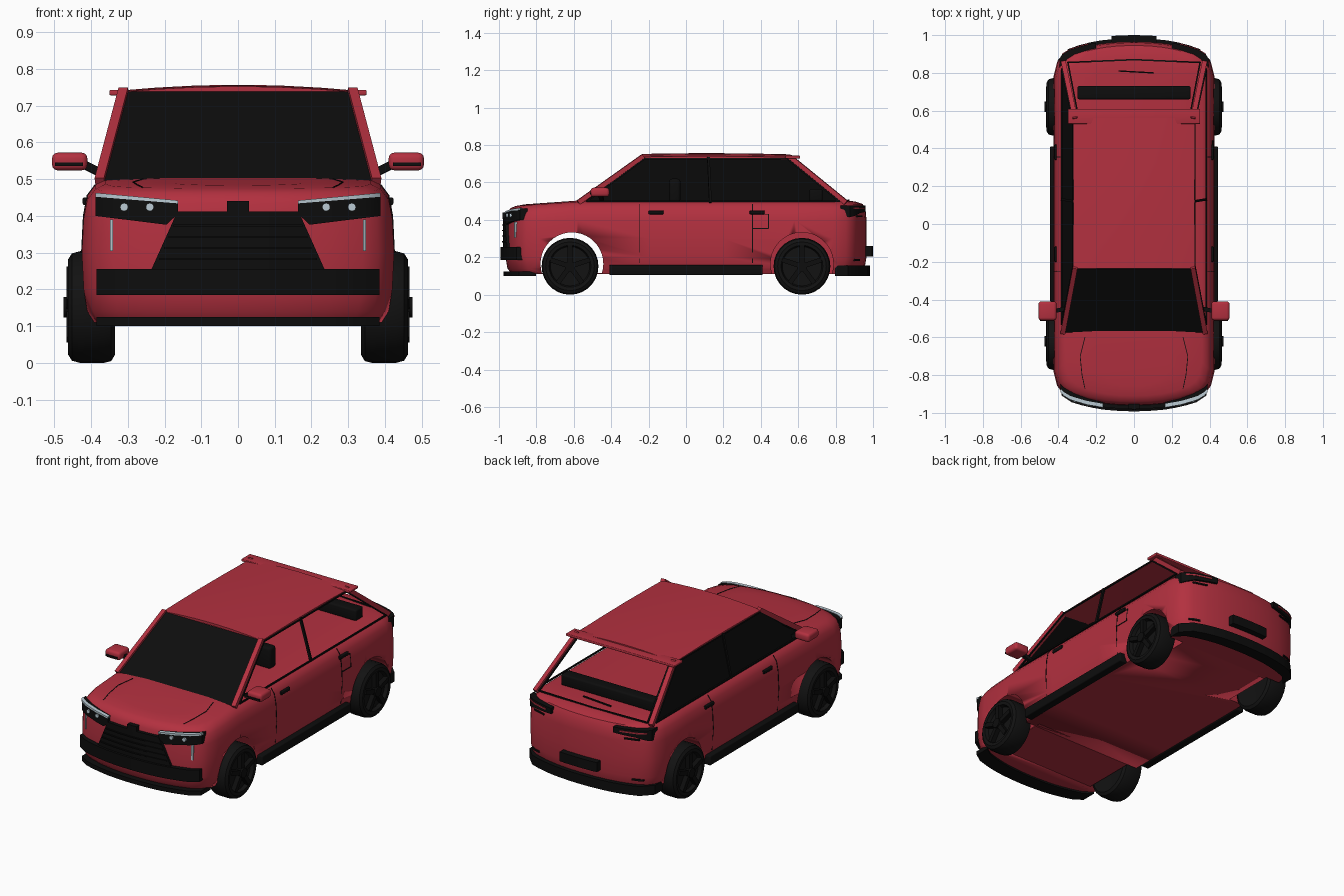
import bpy, bmesh, math
from mathutils import Vector, Matrix
from mathutils.bvhtree import BVHTree

if "Cube" in bpy.data.objects:
    bpy.data.objects.remove(bpy.data.objects["Cube"])

def material(name, rgb):
    m = bpy.data.materials.new(name)
    m.diffuse_color = (*rgb, 1)
    m.use_nodes = True
    m.node_tree.nodes["Principled BSDF"].inputs["Base Color"].default_value = m.diffuse_color
    return m

RED = material("red paint", (0.45, 0.03, 0.05))
BLACK = material("black trim", (0.004, 0.004, 0.004))
RUBBER = material("dark rubber", (0.006, 0.006, 0.006))
LIGHT = material("pale lamp", (0.5, 0.6, 0.66))

def finish(name, bm, mat, angle=35):
    bmesh.ops.recalc_face_normals(bm, faces=bm.faces)
    me = bpy.data.meshes.new(name)
    bm.to_mesh(me)
    bm.free()
    me.materials.append(mat)
    ob = bpy.data.objects.new(name, me)
    bpy.context.collection.objects.link(ob)
    bpy.ops.object.select_all(action='DESELECT')
    ob.select_set(True)
    bpy.context.view_layer.objects.active = ob
    bpy.ops.object.shade_smooth_by_angle(angle=math.radians(angle))
    return ob

def lerp(x, pts):
    for (a, b), (c, d) in zip(pts, pts[1:]):
        if x <= c:
            return b + (d - b) * (max(x, a) - a) / (c - a)
    return pts[-1][1]

def box(name, lo, hi, mat, bevel=0.0):
    bm = bmesh.new()
    lo, hi = Vector(lo), Vector(hi)
    bmesh.ops.create_cube(bm, size=1, matrix=Matrix.Translation((lo + hi) / 2) @ Matrix.Diagonal((*(hi - lo), 1)))
    if bevel:
        bmesh.ops.bevel(bm, geom=bm.edges[:], offset=bevel, segments=3, affect='EDGES', profile=0.5)
    return finish(name, bm, mat)

def bars(name, pts, size, mat, closed=False):
    """Square bars along a path."""
    bm = bmesh.new()
    pts = [Vector(p) for p in pts]
    for a, b in zip(pts, pts[1:] + pts[:1] if closed else pts[1:]):
        d = b - a
        bmesh.ops.create_cube(bm, size=1, matrix=Matrix.Translation((a + b) / 2)
            @ d.to_track_quat('Z', 'Y').to_matrix().to_4x4()
            @ Matrix.Diagonal((size, size, d.length + size * 0.6, 1)))
    return finish(name, bm, mat)

# Body shell: plan outlines stacked by height
# (height, half width, front reach, rear reach)
LEVELS = [(.11, .395, .93, .94), (.14, .41, .955, .955), (.20, .42, .965, .965), (.30, .425, .965, .965),
          (.40, .42, .962, .965), (.455, .41, .957, .96), (.485, .388, .94, .945),
          (.497, .36, .91, .91), (.503, .2, .86, .87)]
ROUND = [(0, 0), (.2, .002), (.4, .01), (.6, .025), (.8, .05), (.9, .075), (.96, .11), (1, .18)]
bm = bmesh.new()
rings = []
for z, w, f, r in LEVELS:
    half = [(w * s, -f + d) for s, d in ROUND]
    half += [(w, y) for y in (-.58, -.2, .2, .58)]
    half += [(w * s, r - d) for s, d in reversed(ROUND)]
    full = half + [(-x, y) for x, y in half[-2:0:-1]]
    ring = []
    for x, y in full:
        drop = max(0, -y - .58) / .38 * .025 * max(0, (z - .3) / .19)
        ring.append(bm.verts.new((x, y, z - drop)))
    rings.append(ring)
n = len(rings[0])
for a, b in zip(rings, rings[1:]):
    for i in range(n):
        bm.faces.new((a[i], a[(i + 1) % n], b[(i + 1) % n], b[i]))
for ring in (rings[0], rings[-1]):
    h = n // 2
    for i in range(h):
        vs = [ring[i], ring[i + 1], ring[-i - 1], ring[-i]] if 0 < i < h - 1 else \
             [ring[0], ring[1], ring[-1]] if i == 0 else [ring[h - 1], ring[h], ring[h + 1]]
        bm.faces.new(vs)
bmesh.ops.recalc_face_normals(bm, faces=bm.faces)
tree = BVHTree.FromBMesh(bm)
body = finish("body", bm, RED, 40)

def on_top(x, y):
    return tree.ray_cast(Vector((x, y, 2)), Vector((0, 0, -1)))[0]

def on_side(s, y, z):
    return tree.ray_cast(Vector((2 * s, y, z)), Vector((-s, 0, 0)))[0]

# Wheel arches: open across at the front, lined at the rear
for y, spans in ((-.61, [(-.6, .6)]), (.62, [(.3, .6), (-.6, -.3)])):
    for a, b in spans:
        bm = bmesh.new()
        bmesh.ops.create_cone(bm, cap_ends=True, segments=40, radius1=.168, radius2=.168, depth=b - a,
            matrix=Matrix.Translation(((a + b) / 2, y, .165)) @ Matrix.Rotation(math.pi / 2, 4, 'Y'))
        cutter = finish("arch_cutter", bm, RED)
        cutter.hide_render = True
        mod = body.modifiers.new("arch", 'BOOLEAN')
        mod.object, mod.operation, mod.solver = cutter, 'DIFFERENCE', 'EXACT'
        bpy.context.view_layer.objects.active = body
        bpy.ops.object.modifier_apply(modifier=mod.name)
        bpy.data.objects.remove(cutter)
box("front_floor", (-.33, -.80, .11), (.33, -.42, .116), RED)

# Curved panels that follow the nose or tail; keys are (x, bottom, top)
def panel(name, keys, end, off, mat, depth=.03, cols=14):
    bm = bmesh.new()
    x0, x1 = keys[0][0], keys[-1][0]
    xs = sorted({round(x0 + (x1 - x0) * i / cols, 4) for i in range(cols + 1)} | {k[0] for k in keys})
    cells = []
    for x in xs:
        y = .965 - lerp(abs(x) / .42, ROUND) + off
        zb, zt = lerp(x, [(k[0], k[1]) for k in keys]), lerp(x, [(k[0], k[2]) for k in keys])
        cells.append([bm.verts.new((x, end * yy, z)) for yy, z in ((y, zb), (y, zt), (y - depth, zt), (y - depth, zb))])
    for a, b in zip(cells, cells[1:]):
        for i in range(4):
            bm.faces.new((a[i], b[i], b[(i + 1) % 4], a[(i + 1) % 4]))
    bm.faces.new(cells[0])
    bm.faces.new(cells[-1])
    return finish(name, bm, mat)

def flip(keys, s):
    return keys if s > 0 else [(-x, b, t) for x, b, t in reversed(keys)]

panel("grille", [(-.235, .25, .256), (-.165, .19, .412), (.165, .19, .412), (.235, .25, .256)], -1, .014, BLACK)
for i in range(4):
    z, w = .28 + i * .03, .215 - i * .013
    panel("grille_slat", [(-w, z, z + .006), (w, z, z + .006)], -1, .02, BLACK, .01)
panel("front_intake", [(-.385, .185, .255), (.385, .185, .255)], -1, .027, BLACK, .05)
panel("front_lip", [(-.385, .10, .125), (.385, .10, .125)], -1, .012, BLACK, .09)
panel("nose_plate", [(-.03, .405, .44), (.03, .405, .44)], -1, .016, BLACK)
panel("rear_lip", [(-.405, .10, .155), (.405, .10, .155)], 1, .018, BLACK, .07)
panel("rear_plate", [(-.12, .205, .26), (.12, .205, .26)], 1, .035, BLACK, .05)
for s in (1, -1):
    panel("headlight", flip([(.163, .406, .44), (.195, .376, .443), (.388, .40, .46)], s), -1, .012, BLACK, .04)
    panel("headlight_strip", flip([(.163, .434, .442), (.388, .452, .463)], s), -1, .016, LIGHT, .02)
    panel("running_light", flip([(.34, .305, .39), (.349, .305, .39)], s), -1, .008, LIGHT)
    for x in (.24, .31):
        bm = bmesh.new()
        y = -(.965 - lerp(x / .42, ROUND) + .014)
        bmesh.ops.create_cone(bm, cap_ends=True, segments=12, radius1=.011, radius2=.011, depth=.012,
            matrix=Matrix.Translation((s * x, y, .424)) @ Matrix.Rotation(math.pi / 2, 4, 'X'))
        finish("headlight_bulb", bm, LIGHT)
    panel("tail_lamp", flip([(.20, .445, .478), (.33, .435, .478), (.395, .415, .478)], s), 1, .01, BLACK, .05)
    panel("tail_lamp_stripe", flip([(.24, .458, .466), (.38, .458, .466)], s), 1, .014, RED, .02)
    panel("tail_lamp_lower", flip([(.26, .415, .423), (.34, .415, .423)], s), 1, .006, BLACK)
    panel("rear_reflector", flip([(.30, .18, .19), (.36, .18, .19)], s), 1, .004, BLACK)

# Roof slab with a soft crown, and rear spoiler
bm = bmesh.new()
layers = []
for dz in (0, -.014):
    layers.append([[bm.verts.new((.32 * u, -.235 + .795 * v, .757 - .016 * u * u - .022 * (v - .45) ** 2 + dz))
                    for u in (-1, -.95, -.7, -.35, 0, .35, .7, .95, 1)] for v in (0, .15, .4, .7, 1)])
    g = layers[-1]
    for i in range(4):
        for j in range(8):
            bm.faces.new((g[i][j], g[i][j + 1], g[i + 1][j + 1], g[i + 1][j]))
rim = lambda g: g[0] + [r[-1] for r in g[1:]] + g[-1][-2::-1] + [r[0] for r in g[-2:0:-1]]
a, b = rim(layers[0]), rim(layers[1])
for i in range(len(a)):
    j = (i + 1) % len(a)
    bm.faces.new((a[i], a[j], b[j], b[i]))
finish("roof", bm, RED)
box("spoiler", (-.35, .53, .728), (.35, .61, .743), RED, .004)

# Windscreen and left side glass
def pane(name, pts, thick):
    bm = bmesh.new()
    f = bm.faces.new([bm.verts.new(p) for p in pts])
    ext = bmesh.ops.extrude_face_region(bm, geom=[f])
    bmesh.ops.translate(bm, verts=[v for v in ext['geom'] if isinstance(v, bmesh.types.BMVert)], vec=thick)
    finish(name, bm, BLACK)

pane("windscreen", [(-.365, -.575, .497), (.365, -.575, .497), (.305, -.237, .738), (-.305, -.237, .738)], (0, .004, -.004))
pane("left_side_glass", [(-.38, -.55, .495), (-.38, .84, .495), (-.318, .555, .735), (-.318, -.235, .735)], (.004, 0, 0))

for s in (1, -1):
    # Pillars and window trim
    bars("front_pillar", [(s * .375, -.57, .497), (s * .312, -.235, .735)], .026, RED)
    bars("rear_pillar", [(s * .312, .56, .733), (s * .372, .85, .497)], .026, RED)
    bars("window_trim", [(s * .382, -.53, .499), (s * .382, .82, .499), (s * .322, .54, .728),
                         (s * .322, -.22, .728)], .008, BLACK, True)
    bars("door_pillar", [(s * .38, .13, .497), (s * .32, .12, .732)], .013, BLACK)
    bars("rear_window_trim", [(s * .295, .57, .728), (s * .35, .855, .502), (0, .87, .504)], .008, BLACK)
    # Door seams, fuel flap, handles, hood seams
    bars("front_door_seam", [on_side(s, -.25, z) for z in (.17, .3, .4, .455, .484)], .004, BLACK)
    bars("rear_door_seam", [on_side(s, .355, z) for z in (.17, .3, .4, .455, .484)], .004, BLACK)
    if s > 0:
        bars("fuel_flap_seam", [on_side(s, y, z) for y, z in ((.355, .355), (.44, .355), (.44, .43), (.355, .43))], .005, BLACK, True)
    for y in (-.16, .38):
        x = on_side(s, y, .44).x
        box("door_handle", (x - .01, y - .04, .43), (x + .01, y + .04, .45), BLACK, .004)
    bars("hood_seam", [on_top(s * x, y) for x, y in ((.26, -.6), (.285, -.7), (.275, -.8), (.26, -.87))], .004, BLACK)
    # Sill skirts
    box("side_skirt", (s * .42 - .025, -.41, .105), (s * .42 + .025, .41, .16), BLACK, .006)
    # Mirrors
    box("mirror", (s * .458 - .048, -.51, .524), (s * .458 + .048, -.41, .572), RED, .015)
    box("mirror_strip", (s * .46 - .038, -.514, .536), (s * .46 + .038, -.49, .546), BLACK)
    bars("mirror_arm", [(s * .37, -.45, .515), (s * .42, -.46, .54)], .022, BLACK)
    # Headrest
    box("headrest", (s * .22 - .05, -.09, .495), (s * .22 + .05, -.03, .62), BLACK, .015)

# Rear shelf and wiper
box("rear_shelf", (-.30, .66, .50), (.30, .73, .565), BLACK, .01)
bars("rear_wiper", [(-.08, .81, .51), (.1, .80, .515)], .007, BLACK)

# Wheels: turned tyre with five-spoke rim
TYRE = [(.34, .10), (.335, .13), (.345, .147), (.365, .152), (.43, .152), (.452, .146), (.462, .13), (.46, .112), (.44, .105), (.435, .0)]
for s in (1, -1):
    for y in (-.62, .62):
        bm = bmesh.new()
        loops = [[bm.verts.new((s * x, y + r * math.cos(t * math.tau / 28), .152 + r * math.sin(t * math.tau / 28)))
                  for t in range(28)] for x, r in TYRE[:-1]]
        for a, b in zip(loops, loops[1:]):
            for i in range(28):
                bm.faces.new((a[i], a[(i + 1) % 28], b[(i + 1) % 28], b[i]))
        bm.faces.new(loops[0])
        bm.faces.new(loops[-1])
        finish("tyre", bm, RUBBER)
        bm = bmesh.new()
        for k in range(5):
            bmesh.ops.create_cube(bm, size=1, matrix=Matrix.Translation((s * .452, y, .152))
                @ Matrix.Rotation(k * math.tau / 5, 4, 'X') @ Matrix.Translation((0, 0, .058))
                @ Matrix.Diagonal((.03, .026, .105, 1)))
        bmesh.ops.create_cone(bm, cap_ends=True, segments=16, radius1=.028, radius2=.028, depth=.05,
            matrix=Matrix.Translation((s * .45, y, .152)) @ Matrix.Rotation(math.pi / 2, 4, 'Y'))
        finish("wheel_rim", bm, BLACK)
